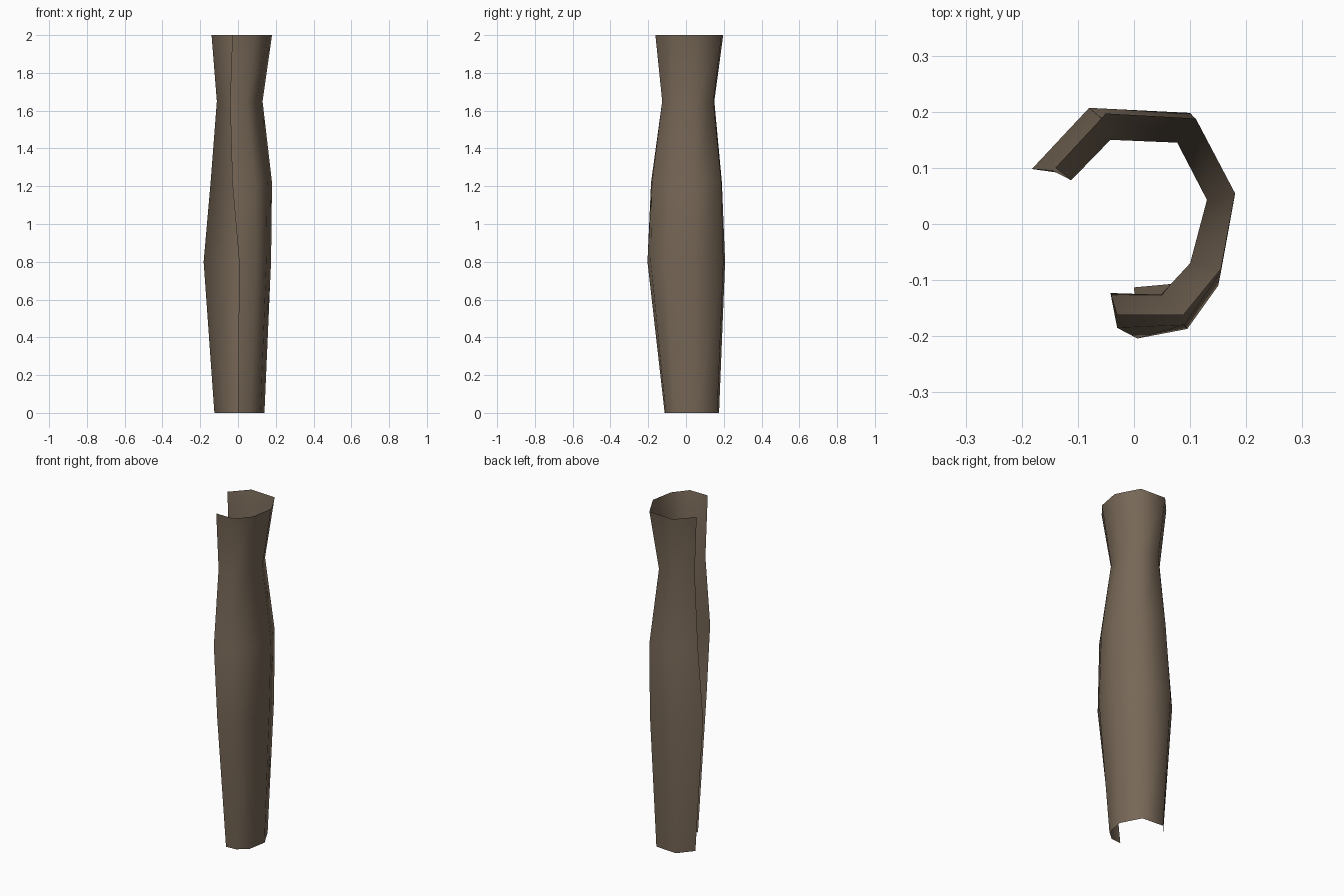
import bpy, bmesh

# Bark-brown material
bark = bpy.data.materials.new("bark brown")
bark.diffuse_color = (0.185, 0.137, 0.095, 1)

# Open C-shaped cross-sections, from the back-left edge round to the front edge
sections = [
    (0.00, [(-.125, .09), (-.055, .175), (.08, .165), (.14, .05), (.12, -.06), (.065, -.107), (.0, -.113)]),
    (0.80, [(-.182, .098), (-.08, .207), (.10, .198), (.175, .045), (.15, -.11), (.095, -.187), (.006, -.204)]),
    (1.22, [(-.145, .095), (-.06, .19), (.11, .187), (.18, .053), (.155, -.085), (.09, -.18), (-.03, -.185)]),
    (1.65, [(-.112, .078), (-.042, .15), (.077, .145), (.13, .043), (.10, -.07), (.048, -.126), (-.042, -.123)]),
    (2.00, [(-.14, .10), (-.05, .197), (.11, .188), (.18, .055), (.155, -.08), (.088, -.162), (-.03, -.162)]),
]

# Loft the sections into a thin shell
bm = bmesh.new()
rings = [[bm.verts.new((x, y, z)) for x, y in pts] for z, pts in sections]
for low, high in zip(rings, rings[1:]):
    for i in range(len(low) - 1):
        face = bm.faces.new((low[i + 1], low[i], high[i], high[i + 1]))
        face.smooth = True

mesh = bpy.data.meshes.new("bark_shell")
bm.to_mesh(mesh)
bm.free()
mesh.materials.append(bark)
shell = bpy.data.objects.new("bark_shell", mesh)
bpy.context.collection.objects.link(shell)
